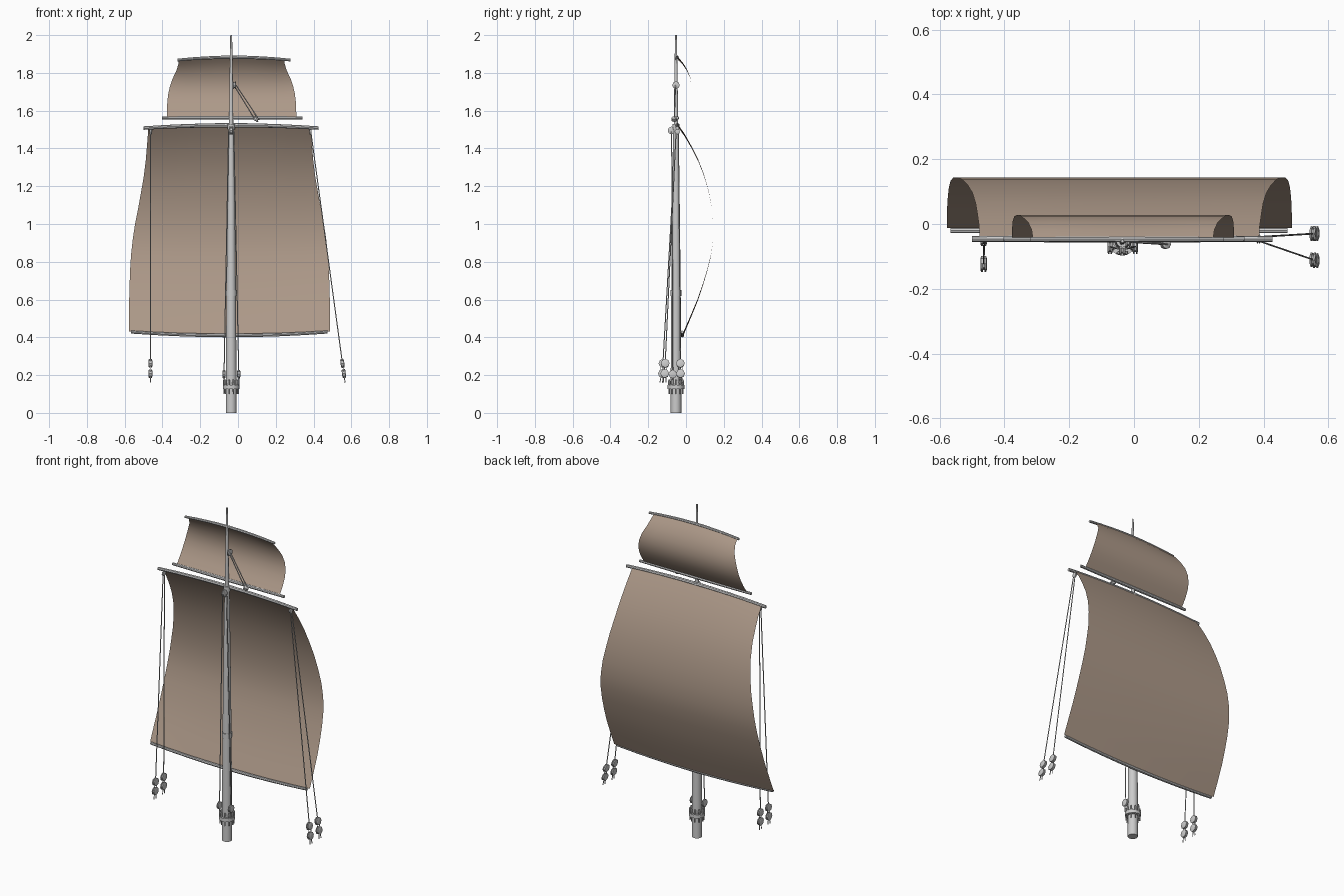
import bpy, bmesh, math
from mathutils import Vector

if "Cube" in bpy.data.objects:
    bpy.data.objects.remove(bpy.data.objects["Cube"])

MX, MY = -0.036, -0.053          # mast axis
canvas = bpy.data.materials.new("canvas")
canvas.diffuse_color = (0.42, 0.32, 0.25, 1)
canvas.use_nodes = True
canvas.node_tree.nodes["Principled BSDF"].inputs["Base Color"].default_value = canvas.diffuse_color


def finish(name, bm, smooth=True, mat=None):
    me = bpy.data.meshes.new(name)
    bm.to_mesh(me)
    bm.free()
    ob = bpy.data.objects.new(name, me)
    bpy.context.collection.objects.link(ob)
    if mat:
        me.materials.append(mat)
    if smooth:
        bpy.context.view_layer.objects.active = ob
        ob.select_set(True)
        bpy.ops.object.shade_smooth_by_angle(angle=math.radians(40))
        ob.select_set(False)
    return ob


def sweep(bm, pts, radii, sides=8):
    """Closed round tube along a list of points."""
    pts = [Vector(p) for p in pts]
    axis = (pts[-1] - pts[0]).normalized()
    u = axis.orthogonal().normalized()
    v = axis.cross(u)
    rings = []
    for p, r in zip(pts, radii):
        rings.append([bm.verts.new(p + r * (u * math.cos(a) + v * math.sin(a)))
                      for a in (2 * math.pi * k / sides for k in range(sides))])
    for a, b in zip(rings, rings[1:]):
        for k in range(sides):
            j = (k + 1) % sides
            bm.faces.new((a[k], a[j], b[j], b[k]))
    bm.faces.new(rings[0][::-1])
    bm.faces.new(rings[-1])


def tube(name, pts, radii, sides=8):
    bm = bmesh.new()
    sweep(bm, pts, radii, sides)
    return finish(name, bm)


def yard(name, x0, x1, y, z, bow, r):
    ts = [k / 8 for k in range(9)]
    tube(name, [(x0 + (x1 - x0) * t, y, z + bow * (1 - (2 * t - 1) ** 2)) for t in ts],
         [r * (1 - 0.2 * abs(2 * t - 1)) for t in ts])


def sail(name, cx, rows, bow_top, bow_bottom, cols=8):
    """rows: (z, y, half width), head to foot."""
    bm = bmesh.new()
    grid = []
    for i, (z, y, w) in enumerate(rows):
        t = i / (len(rows) - 1)
        bow = bow_top * max(0, 1 - 2 * t) + bow_bottom * max(0, 2 * t - 1)
        grid.append([bm.verts.new((cx + w * s, y, z + bow * (1 - s * s)))
                     for s in (2 * k / cols - 1 for k in range(cols + 1))])
    for a, b in zip(grid, grid[1:]):
        for k in range(cols):
            bm.faces.new((a[k], b[k], b[k + 1], a[k + 1]))
    finish(name, bm, True, canvas)


def block(name, c, r=0.021, thick=0.014, axis=(1, 0, 0)):
    """Pulley block: two cheeks, a sheave between and a strap."""
    bm = bmesh.new()
    c, ax = Vector(c), Vector(axis).normalized()
    for s in (-1, 1):
        sweep(bm, [c + ax * s * thick * 0.25, c + ax * s * thick * 0.75,
                   c + ax * s * thick], [r, r, r * 0.7], 8)
    sweep(bm, [c - ax * thick * 0.3, c + ax * thick * 0.3], [r * 0.75] * 2, 8)
    finish(name, bm)


def rope(name, a, b, r=0.0028):
    tube(name, [a, b], [r, r], 6)


# mast, topmast and bands
def stack(name, prof, sides=16):
    tube(name, [(MX, MY, z) for z, r in prof], [r for z, r in prof], sides)


stack("lower_mast", [(0, .028), (.2, .028), (.64, .025), (1.1, .02), (1.53, .014)])
stack("topmast", [(1.45, .012), (1.75, .009), (1.88, .007), (2.0, .005)], 10)
stack("mast_band", [(.62, .029), (.65, .029)])
stack("mast_cap", [(1.5, .019), (1.53, .019)])
stack("pin_rack", [(.127, .044), (.147, .044)])

# belaying pins round the rack
bm = bmesh.new()
for k in range(10):
    a = 2 * math.pi * k / 10
    x, y = MX + .038 * math.cos(a), MY + .038 * math.sin(a)
    sweep(bm, [(x, y, .1), (x, y, .145), (x, y, .152), (x, y, .17), (x, y, .177)],
          [.0035, .004, .007, .006, .003], 6)
finish("belaying_pins", bm)

# yards
yard("main_yard", -.499, .427, -.046, 1.508, .015, .0115)
yard("foot_yard", -.566, .474, -.02, .428, -.018, .01)
yard("topsail_lower_yard", -.403, .341, -.046, 1.562, 0, .01)
yard("topsail_upper_yard", -.32, .277, -.047, 1.868, .015, .009)

# sails
sail("main_sail", -.045, [
    (1.51, -.04, .431), (1.46, -.005, .433), (1.40, .03, .438), (1.33, .066, .444),
    (1.25, .097, .454), (1.17, .12, .468), (1.08, .137, .484), (1.0, .144, .5),
    (.92, .144, .512), (.84, .133, .521), (.76, .113, .526), (.68, .088, .529),
    (.6, .06, .531), (.51, .022, .532), (.432, -.012, .532)], .015, -.018)
sail("topsail", -.034, [
    (1.872, -.046, .278), (1.845, -.018, .282), (1.81, .006, .293), (1.77, .023, .312),
    (1.73, .028, .326), (1.69, .024, .335), (1.65, .01, .34), (1.61, -.012, .342),
    (1.567, -.042, .343)], .015, 0)

# braces hanging from the main yard ends, each with a pair of blocks
for name, xt, xb, ys in (("left", -.462, -.464, (-.045, -.128)),
                         ("right", .384, .567, (-.029, -.115))):
    for i, yb in enumerate(ys):
        top = Vector((xt, (-.04, -.052)[i], 1.5))
        end = Vector((xb, yb, .16))
        at = lambda z: top.lerp(end, (1.5 - z) / 1.34)
        n = f"{name}_brace_{i + 1}"
        rope(n, top, at(.27))
        for j, z in enumerate((.262, .208)):
            block(f"{n}_block_{j + 1}", at(z), .023, .01, (1, 0, (xb - xt) / 1.34))
        for s in (-1, 1):
            off = Vector((0, .01 * s, 0))
            rope(f"{n}_lashing_{s}", at(.27) + off, at(.2) + off, .002)
            rope(f"{n}_tail_{s}", at(.2) + off * .5, at(.16) + off, .0025)
    block(f"{name}_yard_block", (xt, -.046, 1.488), .014, .006)

# halyards down the mast
for i, (xb, xt) in enumerate(((-.074, -.05), (.004, -.022))):
    block(f"halyard_foot_block_{i + 1}", (xb, -.07, .205), .022, .008)
    rope(f"halyard_{i + 1}", (xb, -.07, .2), (xt, -.076, 1.49))
    rope(f"halyard_tail_{i + 1}", (xb, -.07, .2), (xb, -.07, .15))
block("halyard_head_block", (MX, -.076, 1.495), .021, .01)

# topsail halyard with its two blocks
block("topsail_head_block", (-.018, -.053, 1.735), .02, .008)
block("topsail_yard_block", (.097, -.062, 1.555), .015, .011, (0.5, 0, .85))
for s in (-1, 1):
    rope(f"topsail_halyard_{s}", (-.016 + .006 * s, -.055, 1.735),
         (.097 + .01 * s, -.062, 1.558))
